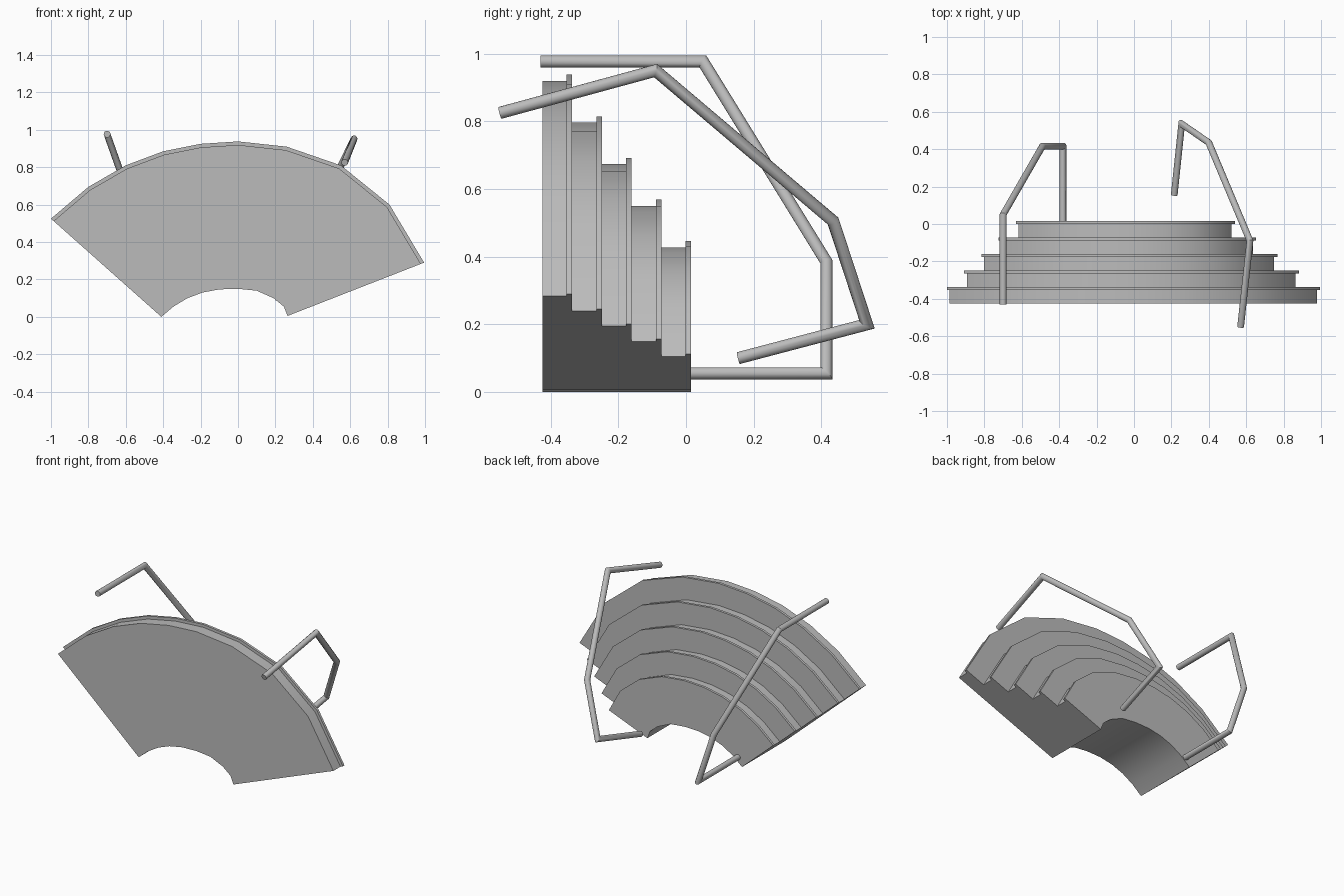
import bpy, bmesh, math
from mathutils import Vector

if "Cube" in bpy.data.objects:
    bpy.data.objects.remove(bpy.data.objects["Cube"])

grey = bpy.data.materials.new("light grey")
grey.diffuse_color = (0.5, 0.5, 0.5, 1)
grey.use_nodes = True
grey.node_tree.nodes["Principled BSDF"].inputs["Base Color"].default_value = grey.diffuse_color


def finish(name, bm):
    bmesh.ops.recalc_face_normals(bm, faces=bm.faces)
    mesh = bpy.data.meshes.new(name)
    bm.to_mesh(mesh)
    bm.free()
    mesh.materials.append(grey)
    obj = bpy.data.objects.new(name, mesh)
    bpy.context.collection.objects.link(obj)
    bpy.ops.object.select_all(action='DESELECT')
    obj.select_set(True)
    bpy.context.view_layer.objects.active = obj
    bpy.ops.object.shade_smooth_by_angle(angle=math.radians(30))
    return obj


def loft(name, rings):
    """Skin a row of equal closed rings and cap both ends."""
    bm = bmesh.new()
    rows = [[bm.verts.new(p) for p in ring] for ring in rings]
    n = len(rows[0])
    for a, b in zip(rows, rows[1:]):
        for i in range(n):
            j = (i + 1) % n
            bm.faces.new((a[i], a[j], b[j], b[i]))
    bm.faces.new(rows[0])
    bm.faces.new(rows[-1])
    return finish(name, bm)


# Fan-shaped steps: one stair profile swept between the inner and outer curves
inner = [(-.41, 0), (-.345, .055), (-.27, .10), (-.19, .13), (-.10, .147),
         (0, .15), (.10, .14), (.19, .10), (.245, .055), (.265, .005)]
outer = [(-1, .525), (-.80, .695), (-.60, .81), (-.40, .885), (-.20, .925),
         (0, .938), (.26, .91), (.55, .81), (.81, .60), (.995, .29)]
profile = [(0, -.425)]
y = -.425
for k in range(5):
    t = 1 - .156 * k               # reach of the nosing from inner to outer curve
    back = -.337 + .088 * k
    profile += [(t - .024, y), (t - .024, back - .016), (t, back - .016), (t, back)]
    y = back
profile.append((0, y))
rings = []
for (ix, iz), (ox, oz) in zip(inner, outer):
    rings.append([(ix + (ox - ix) * t, py, iz + (oz - iz) * t) for t, py in profile])
loft("fan_steps", rings)


# Handrails: round tubes with mitred corners
def tube(name, path, radius=.018, sides=16):
    pts = [Vector(p) for p in path]
    dirs = [(b - a).normalized() for a, b in zip(pts, pts[1:])]
    u = dirs[0].orthogonal().normalized()
    v = dirs[0].cross(u)
    ring = []
    for i in range(sides):
        a = 2 * math.pi * i / sides
        ring.append(pts[0] + radius * (math.cos(a) * u + math.sin(a) * v))
    rings = [ring]
    for i, d in enumerate(dirs):
        normal = d if i == len(dirs) - 1 else (d + dirs[i + 1]).normalized()
        # slide the ring along the tube onto the mitre plane
        ring = [p + d * ((pts[i + 1] - p).dot(normal) / d.dot(normal)) for p in ring]
        rings.append(ring)
    return loft(name, rings)


tube("left_handrail", [(-.70, -.43, .977), (-.70, .05, .977), (-.49, .415, .385),
                       (-.38, .415, .055), (-.38, .015, .055)])
tube("right_handrail", [(.57, -.55, .825), (.62, -.09, .95), (.40, .435, .505),
                        (.255, .535, .20), (.215, .155, .10)])
